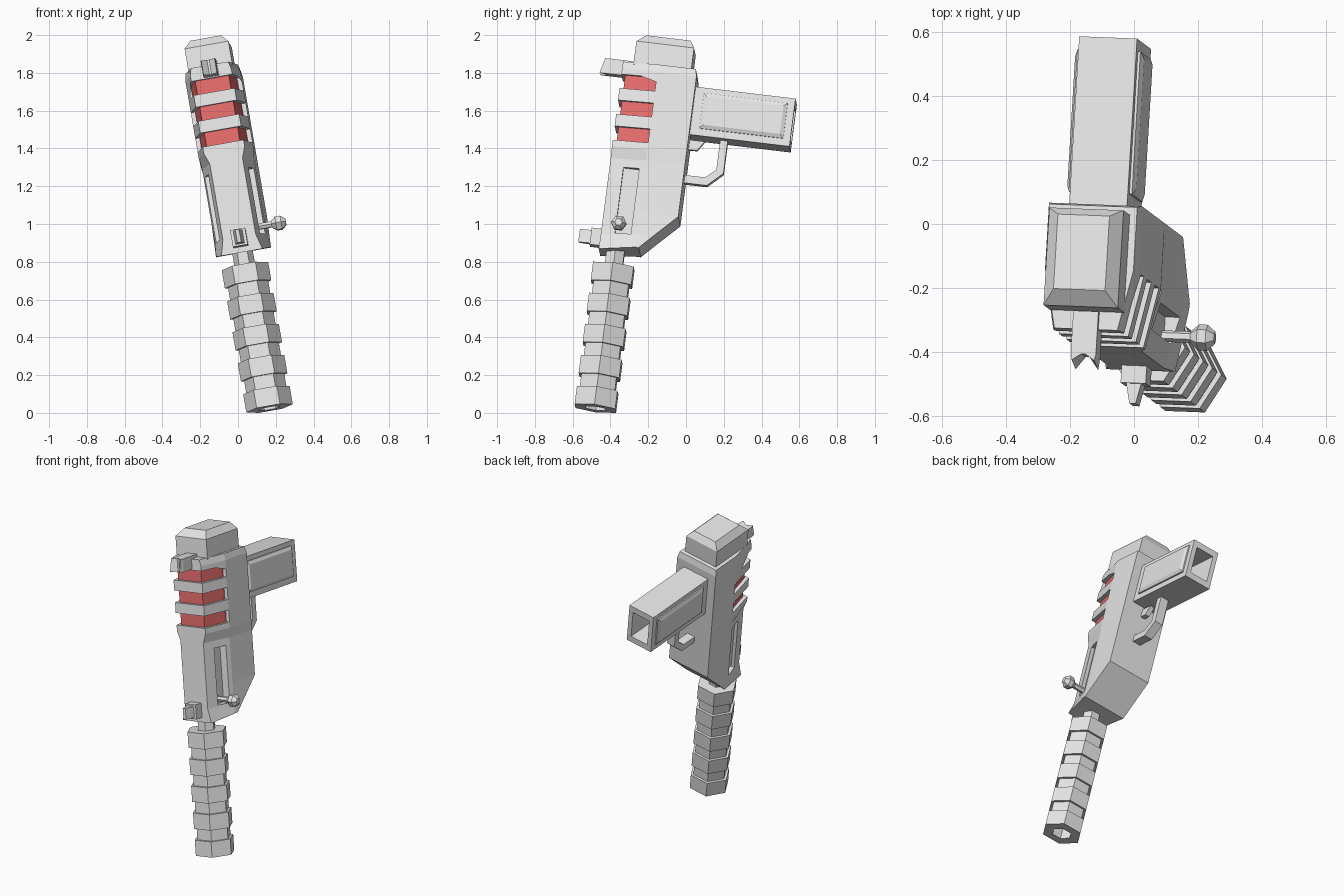
import bpy, bmesh
from math import cos, sin, pi
from mathutils import Matrix, Vector

if "Cube" in bpy.data.objects:
    bpy.data.objects.remove(bpy.data.objects["Cube"])


def material(name, rgb):
    m = bpy.data.materials.new(name)
    m.use_nodes = True
    m.diffuse_color = (*rgb, 1)
    m.node_tree.nodes["Principled BSDF"].inputs["Base Color"].default_value = (*rgb, 1)
    return m


GREY = material("light grey", (0.8, 0.8, 0.8))
RED = material("soft red", (0.8, 0.15, 0.15))

# Leaning frame: x = across, y = towards the grip, z = along the barrel
up = Vector((-0.173, 0.13, 1)).normalized()
back = Vector((0.06, 1, -0.12))
back = (back - up * back.dot(up)).normalized()
side = back.cross(up)
LEAN = Matrix.Translation((0.167, -0.48, 0.024)) @ Matrix((side, back, up)).transposed().to_4x4()


def loft(name, rings, mat=GREY):
    """Skin a list of equal-length point rings and cap both ends."""
    bm = bmesh.new()
    vs = [[bm.verts.new(p) for p in ring] for ring in rings]
    n = len(vs[0])
    for r0, r1 in zip(vs, vs[1:]):
        for i in range(n):
            j = (i + 1) % n
            bm.faces.new((r0[i], r0[j], r1[j], r1[i]))
    bm.faces.new(vs[0])
    bm.faces.new(vs[-1])
    bmesh.ops.recalc_face_normals(bm, faces=bm.faces)
    mesh = bpy.data.meshes.new(name)
    bm.to_mesh(mesh)
    bm.free()
    mesh.transform(LEAN)
    mesh.materials.append(mat)
    ob = bpy.data.objects.new(name, mesh)
    bpy.context.collection.objects.link(ob)
    return ob


def rect(x, y0, y1, z):
    return [(-x, y0, z), (x, y0, z), (x, y1, z), (-x, y1, z)]


def box(name, x0, x1, y0, y1, z0, z1):
    return loft(name, [[(x0, y0, z), (x1, y0, z), (x1, y1, z), (x0, y1, z)] for z in (z0, z1)])


def hexagon(r, z):
    return [(r * cos(i * pi / 3), r * sin(i * pi / 3), z) for i in range(6)]


def extrude(name, profile, half):
    """Side profile of (y, z) points given a width."""
    return loft(name, [[(x, y, z) for y, z in profile] for x in (-half, half)])


def cut(target, cutter):
    mod = target.modifiers.new("cut", 'BOOLEAN')
    mod.object = cutter
    mod.solver = 'EXACT'
    bpy.context.view_layer.objects.active = target
    bpy.ops.object.modifier_apply(modifier=mod.name)
    bpy.data.objects.remove(cutter)


# Ribbed hexagonal suppressor with an open bore
rings = [hexagon(0.06, 0.08), hexagon(0.06, 0)]
for i in range(5):
    z = i * 0.168
    top = z + 0.098
    if i:
        rings.append(hexagon(0.108, z))
    rings += [hexagon(0.125, z), hexagon(0.125, top)]
    if i < 4:
        rings.append(hexagon(0.108, top))
loft("suppressor", rings)
loft("barrel", [hexagon(0.055, 0.75), hexagon(0.055, 0.89)])


# Receiver: tapered front, slanted lower back
def section(z, front, mid, rear, rear_y, drop=0):
    half = [(front, -0.085, z - drop), (mid, 0.105, z), (rear, rear_y, z)]
    return half + [(-x, y, h) for x, y, h in reversed(half)]


body = loft("receiver", [
    section(0.86, 0.11, 0.146, 0.148, 0.127, 0.025),
    section(0.93, 0.088, 0.140, 0.148, 0.195, 0.01),
    section(1.05, 0.088, 0.140, 0.148, 0.314),
    section(1.33, 0.088, 0.140, 0.148, 0.314),
    section(1.39, 0.11, 0.148, 0.148, 0.314),
    section(1.81, 0.11, 0.148, 0.148, 0.314),
    section(1.85, 0.10, 0.14, 0.14, 0.305)])

# Cooling slots, each filled by a smaller red core
for i in range(3):
    z = 1.425 + i * 0.14
    cut(body, box("slot_cutter", -0.3, 0.3, -0.2, 0.105, z, z + 0.075))
    core = [(0.09, -0.065), (0.124, 0.09), (0.124, 0.12)]
    outline = core + [(-x, y) for x, y in reversed(core)]
    loft("red_core", [[(x, y, h) for x, y in outline] for h in (z - 0.005, z + 0.08)], RED)

# Bolt slots on both sides
for s in (-1, 1):
    x0, x1 = sorted((s * 0.085, s * 0.3))
    cut(body, box("bolt_cutter", x0, x1, -0.01, 0.075, 0.93, 1.285))

# Rear cap
loft("rear_cap", [rect(0.118, -0.028, 0.28, 1.84), rect(0.118, -0.028, 0.28, 1.965),
                  rect(0.082, 0.02, 0.255, 2.008)])

# Grip with a hollow end and raised bevelled side panels
grip = box("grip", -0.092, 0.092, 0.3, 0.847, 1.505, 1.764)
cut(grip, box("well_cutter", -0.062, 0.062, 0.6, 0.9, 1.545, 1.724))
for s in (-1, 1):
    loft("grip_panel", [[(s * x, y, z) for y, z in ((0.36 + i, 1.543 + i), (0.81 - i, 1.543 + i),
                                                    (0.81 - i, 1.735 - i), (0.36 + i, 1.735 - i))]
                        for x, i in ((0.085, 0), (0.1, 0), (0.11, 0.02))])

# Trigger and guard
extrude("trigger", [(0.3, 1.49), (0.395, 1.49), (0.36, 1.438), (0.3, 1.436)], 0.015)
outer = [(0.515, 1.52), (0.515, 1.33), (0.435, 1.255), (0.3, 1.255)]
inner = [(0.3, 1.297), (0.42, 1.297), (0.475, 1.345), (0.475, 1.52)]
extrude("trigger_guard", outer + inner, 0.028)

# Rear sight with two prongs
box("rear_sight", -0.04, 0.04, -0.165, -0.03, 1.787, 1.868)
for s in (-1, 1):
    loft("rear_sight_prong", [[(s * 0.04, -0.165, z), (s * 0.006, -0.165, z), (s * 0.036, y, z)]
                              for z, y in ((1.787, -0.205), (1.868, -0.185))])

# Front sight with a tapered blade
box("front_sight", -0.04, 0.04, -0.14, -0.07, 0.865, 0.955)
loft("front_sight_blade", [[(-x, y, 0.875), (x, y, 0.875), (x, y, 0.945), (-x, y, 0.945)]
                           for x, y in ((0.026, -0.13), (0.01, -0.203))])

# Bolt handle
loft("bolt_stem", [[(x, 0.01 + y, 0.966 + z) for y, z, _ in hexagon(0.018, 0)] for x in (0.075, 0.2)])
loft("bolt_knob", [[(0.215 + dx, 0.01 + y, 0.966 + z) for y, z, _ in hexagon(r, 0)]
                   for dx, r in ((-0.038, 0.02), (-0.014, 0.041), (0.014, 0.041), (0.038, 0.02))])
